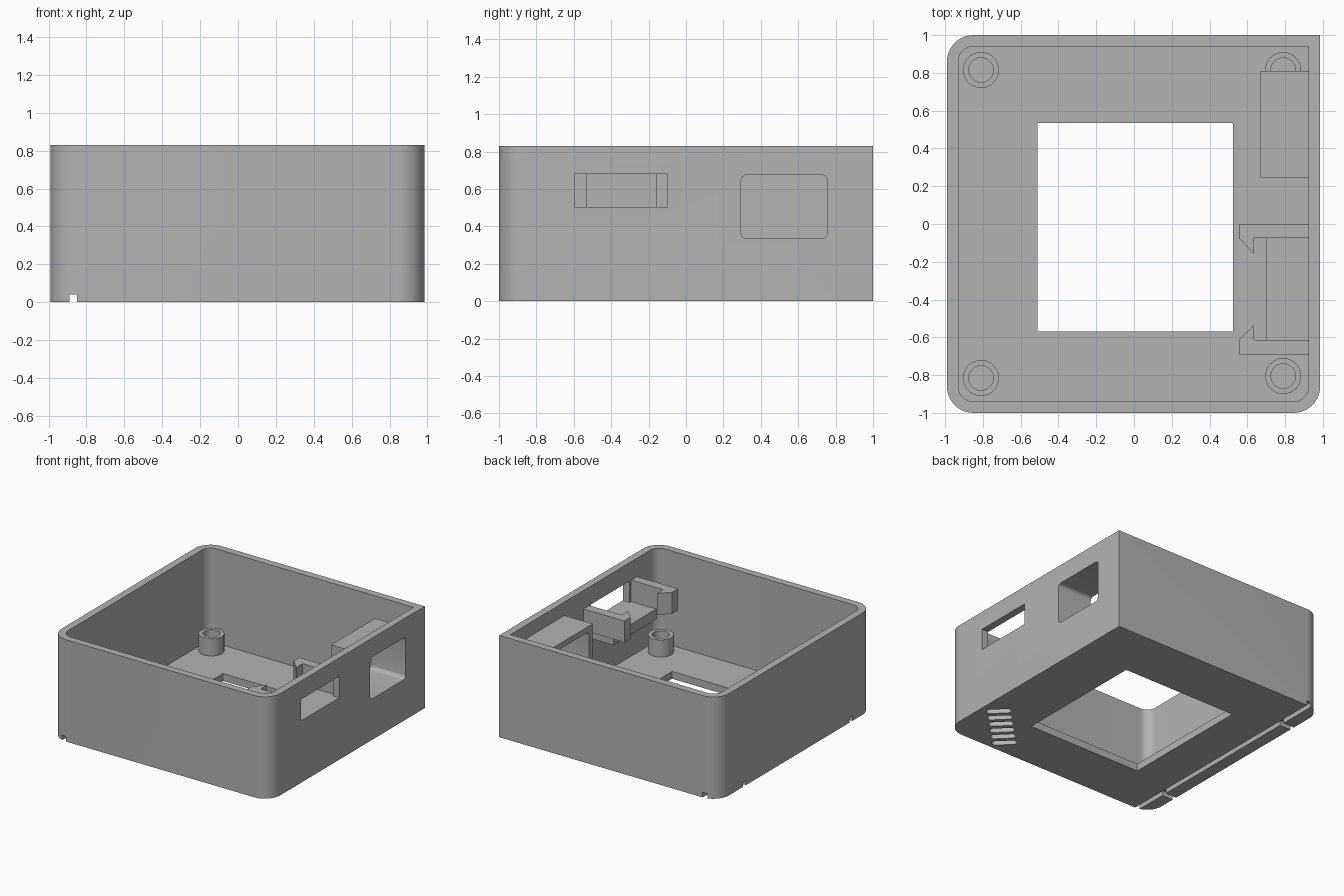
import bpy, bmesh, math
from mathutils import Vector, Matrix

if "Cube" in bpy.data.objects:
    bpy.data.objects.remove(bpy.data.objects["Cube"], do_unlink=True)

grey = bpy.data.materials.new("plain_grey")
grey.use_nodes = True
GREY = (0.45, 0.45, 0.45, 1)
grey.diffuse_color = GREY
grey.node_tree.nodes["Principled BSDF"].inputs["Base Color"].default_value = GREY


def prism(name, outline, low, high, matrix=None):
    """Extrude a flat outline from low to high along z."""
    bm = bmesh.new()
    face = bm.faces.new([bm.verts.new((x, y, low)) for x, y in outline])
    ext = bmesh.ops.extrude_face_region(bm, geom=[face])
    top = [v for v in ext["geom"] if isinstance(v, bmesh.types.BMVert)]
    bmesh.ops.translate(bm, verts=top, vec=(0, 0, high - low))
    bmesh.ops.recalc_face_normals(bm, faces=bm.faces)
    if matrix:
        bm.transform(matrix)
    mesh = bpy.data.meshes.new(name)
    bm.to_mesh(mesh)
    bm.free()
    mesh.materials.append(grey)
    obj = bpy.data.objects.new(name, mesh)
    bpy.context.collection.objects.link(obj)
    return obj


def rounded(x0, x1, y0, y1, radii, steps=12):
    """Rectangle outline; radii run from the (x1, y1) corner anticlockwise."""
    pts = []
    corners = [(x1, y1, -1, -1), (x0, y1, 1, -1), (x0, y0, 1, 1), (x1, y0, -1, 1)]
    for i, ((x, y, sx, sy), r) in enumerate(zip(corners, radii)):
        if r == 0:
            pts.append((x, y))
            continue
        for k in range(steps + 1):
            a = math.pi / 2 * (i + k / steps)
            pts.append((x + sx * r + r * math.cos(a), y + sy * r + r * math.sin(a)))
    return pts


def box(name, x0, x1, y0, y1, z0, z1):
    return prism(name, rounded(x0, x1, y0, y1, [0] * 4), z0, z1)


def circle(x, y, r, n=40):
    return [(x + r * math.cos(math.tau * i / n), y + r * math.sin(math.tau * i / n))
            for i in range(n)]


def cut(target, cutter):
    """Subtract the cutter from the target, then remove it."""
    mod = target.modifiers.new("cut", 'BOOLEAN')
    mod.operation, mod.solver, mod.object = 'DIFFERENCE', 'EXACT', cutter
    cutter.hide_render = True
    bpy.context.view_layer.update()
    graph = bpy.context.evaluated_depsgraph_get()
    mesh = bpy.data.meshes.new_from_object(target.evaluated_get(graph))
    target.modifiers.clear()
    target.data = mesh
    bpy.data.objects.remove(cutter, do_unlink=True)


# Maps an outline drawn in (y, z) so that it extrudes along x
ALONG_X = Matrix(((0, 0, 1, 0), (1, 0, 0, 0), (0, 1, 0, 0), (0, 0, 0, 1)))
FLOOR = 0.06
WALL_X = 0.925

# Tray with three rounded corners and one square corner
case = prism("case", rounded(-0.99, 0.985, -1, 1, [0, 0.14, 0.14, 0.14]), 0, 0.83)
cut(case, prism("cavity", rounded(-0.93, WALL_X, -0.94, 0.94, [0, 0.08, 0.08, 0.08]), FLOOR, 1))
cut(case, box("floor_opening", -0.51, 0.525, -0.57, 0.535, -0.1, 0.2))

# Openings in the side wall
port = rounded(0.295, 0.755, 0.335, 0.675, [0.03] * 4, 6)
cut(case, prism("port_opening", port, 0.8, 1.1, ALONG_X))
cut(case, box("slot_opening", 0.8, 1.1, -0.595, -0.1, 0.505, 0.68))

# Wire channels under the floor
cut(case, box("long_channel", -0.89, -0.85, -1.1, 1.1, -0.1, 0.04))
for y in (-0.71, 0.66):
    cut(case, box("cross_channel", -1.1, -0.87, y - 0.02, y + 0.02, -0.1, 0.04))

# Diagonal blind grooves under one corner
for i in range(6):
    shift = (i - 2.5) * 0.067
    place = Matrix.Translation((0.69 + shift, -0.72 + shift, 0)) @ Matrix.Rotation(-math.pi / 4, 4, 'Z')
    groove = rounded(-0.095, 0.095, -0.029, 0.029, [0.028] * 4, 5)
    cut(case, prism("groove", groove, -0.1, 0.04, place))

# Screw posts with blind holes
posts = []
for side, x, y in (("back_right", -0.81, 0.815), ("front_right", -0.81, -0.815),
                   ("back_left", 0.79, 0.815), ("front_left", 0.79, -0.805)):
    post = prism(side + "_post", circle(x, y, 0.095), FLOOR - 0.01, 0.2)
    cut(post, prism("hole", circle(x, y, 0.065), FLOOR + 0.01, 0.4))
    posts.append(post)

# Sleeve around the port, open at both ends
sleeve = box("port_sleeve", 0.67, WALL_X + 0.005, 0.245, 0.81, 0.285, 0.72)
cut(sleeve, prism("sleeve_opening", port, 0.5, 1.1, ALONG_X))

# Shelf and a mirrored pair of hooked clips at the slot
box("slot_shelf", 0.7, WALL_X + 0.005, -0.62, -0.065, 0.42, 0.505)
hook = [(0.93, 0.345), (0.555, 0.345), (0.555, 0.27), (0.635, 0.188), (0.635, 0.27), (0.93, 0.27)]
for side, sign in (("back", 1), ("front", -1)):
    prism(side + "_clip", [(x, -0.345 + sign * y) for x, y in hook], 0.505, 0.68)

# Smooth the curved walls, keep the edges crisp
for obj in [case, sleeve] + posts:
    bpy.ops.object.select_all(action='DESELECT')
    obj.select_set(True)
    bpy.context.view_layer.objects.active = obj
    bpy.ops.object.shade_smooth_by_angle(angle=math.radians(30))
